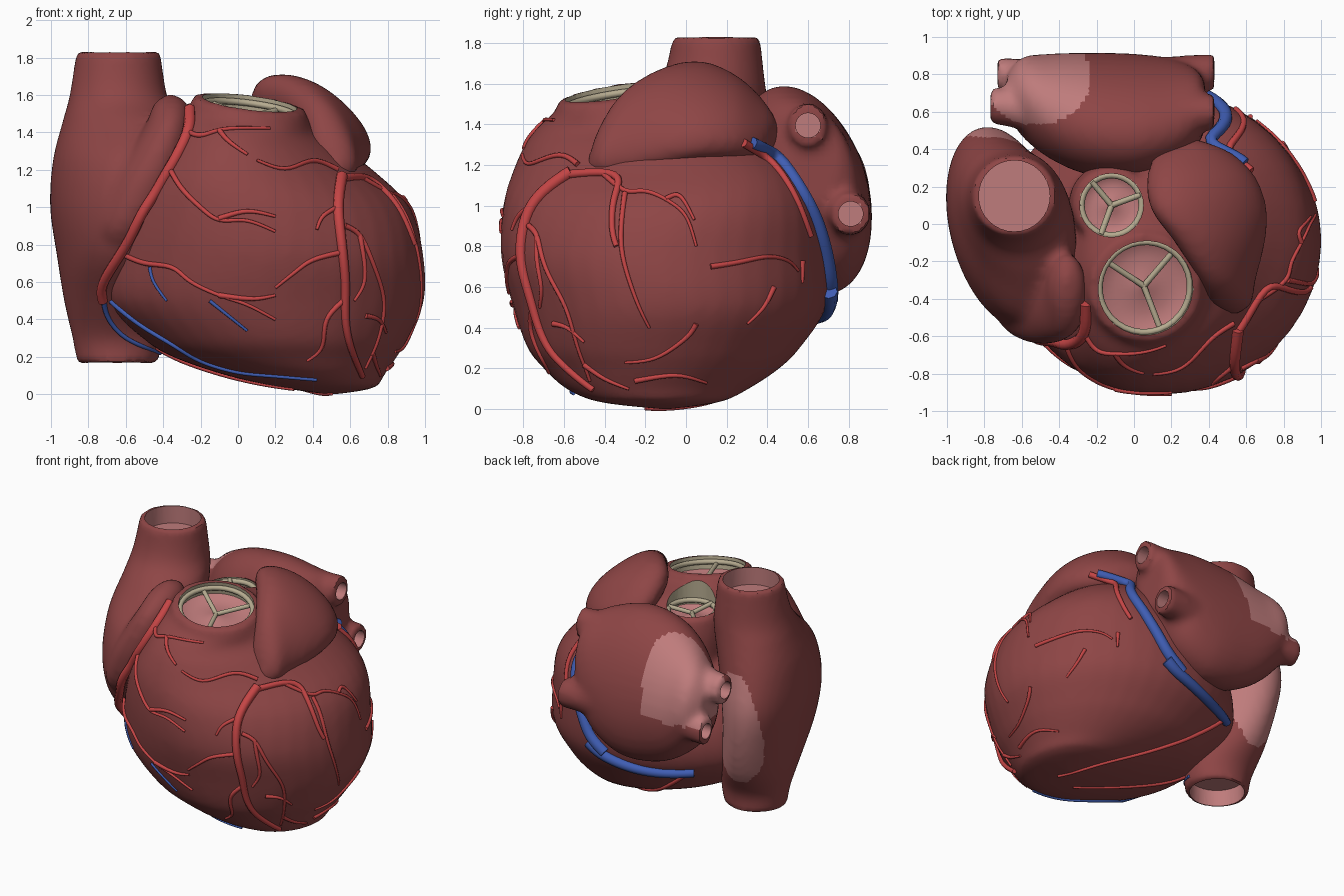
import bpy, bmesh, math
from mathutils import Vector
from mathutils.bvhtree import BVHTree

if "Cube" in bpy.data.objects:
    bpy.data.objects.remove(bpy.data.objects["Cube"])


def material(name, rgb):
    m = bpy.data.materials.new(name)
    m.use_nodes = True
    m.diffuse_color = (*rgb, 1)
    bsdf = next(n for n in m.node_tree.nodes if n.type == "BSDF_PRINCIPLED")
    bsdf.inputs["Base Color"].default_value = (*rgb, 1)
    bsdf.inputs["Roughness"].default_value = 0.6
    return m


MUSCLE = material("muscle red", (0.27, 0.06, 0.06))
ARTERY = material("artery red", (0.56, 0.06, 0.06))
VEIN = material("vein blue", (0.05, 0.11, 0.45))
LINING = material("lining pink", (0.52, 0.20, 0.20))
VALVE = material("valve cream", (0.47, 0.41, 0.28))


def spline(rows, n):
    """Catmull-Rom interpolation through tuples of any length."""
    out = []
    for i in range(len(rows) - 1):
        a, b, c, d = (rows[max(0, min(len(rows) - 1, i + j))] for j in (-1, 0, 1, 2))
        for s in range(n):
            t = s / n
            out.append(tuple(0.5 * (2 * q + (r - p) * t + (2 * p - 5 * q + 4 * r - w) * t * t
                                    + (3 * q - p - 3 * r + w) * t ** 3)
                             for p, q, r, w in zip(a, b, c, d)))
    return out + [tuple(rows[-1])]


def loft(bm, rows, axis, sides=40, steps=4):
    """Closed skin over ellipses: (position, centre u, centre v, half u, half v, skew)."""
    rings = []
    for t, cu, cv, hu, hv, k in spline(rows, steps):
        ring = []
        for i in range(sides):
            a = math.tau * i / sides
            u = cu + max(hu, 0.01) * math.cos(a)
            v = cv + max(hv, 0.01) * (k * math.cos(a) + math.sqrt(1 - k * k) * math.sin(a))
            ring.append(bm.verts.new({"x": (t, u, v), "y": (u, t, v), "z": (u, v, t)}[axis]))
        rings.append(ring)
    for lo, hi in zip(rings, rings[1:]):
        for i in range(sides):
            j = (i + 1) % sides
            bm.faces.new((lo[i], lo[j], hi[j], hi[i]))
    bm.faces.new(rings[0])
    bm.faces.new(rings[-1])
    bmesh.ops.recalc_face_normals(bm, faces=bm.faces)


def finish(name, bm, mats, bores=(), voxel=0.025):
    """Fuse the lofts into one skin, cut the bores and colour their walls."""
    mesh = bpy.data.meshes.new(name)
    bm.to_mesh(mesh)
    bm.free()
    ob = bpy.data.objects.new(name, mesh)
    bpy.context.collection.objects.link(ob)
    rem = ob.modifiers.new("fuse", "REMESH")
    rem.mode, rem.voxel_size = "VOXEL", voxel
    smo = ob.modifiers.new("soften", "SMOOTH")
    smo.factor, smo.iterations = 0.5, 6
    cutters = []
    for mouth, direction, r, depth in bores:
        d = Vector(direction).normalized()
        reach = 0.15
        bpy.ops.mesh.primitive_cylinder_add(
            vertices=32, radius=r, depth=depth + reach,
            location=Vector(mouth) + d * (reach - depth) / 2,
            rotation=d.to_track_quat("Z", "Y").to_euler())
        cut = bpy.context.object
        cut.name, cut.hide_render = "bore_cutter", True
        cutters.append(cut)
        mod = ob.modifiers.new("bore", "BOOLEAN")
        mod.operation, mod.solver, mod.object = "DIFFERENCE", "EXACT", cut
    dg = bpy.context.evaluated_depsgraph_get()
    baked = bpy.data.meshes.new_from_object(ob.evaluated_get(dg))
    ob.modifiers.clear()
    ob.data = baked
    baked.materials.clear()
    for m in mats:
        baked.materials.append(m)
    for cut in cutters:
        bpy.data.objects.remove(cut)

    def in_bore(c, n):
        for mouth, direction, r, depth in bores:
            d = Vector(direction).normalized()
            rel = c - Vector(mouth)
            along = rel.dot(d)
            if -depth - 0.01 < along < 0.1 and (rel - d * along).length < r + 0.001:
                return True
        return False
    for p in baked.polygons:
        p.material_index = 0
    paint(ob, in_bore, 1)
    bpy.ops.object.select_all(action="DESELECT")
    ob.select_set(True)
    bpy.context.view_layer.objects.active = ob
    bpy.ops.object.shade_smooth_by_angle(angle=math.radians(40))
    return ob


def paint(ob, rule, index):
    for p in ob.data.polygons:
        if rule(p.center, p.normal):
            p.material_index = index


# Ventricles with the pulmonary trunk and the aortic root
TRUNK, TILT = Vector((0.06, -0.34, 1.54)), Vector((0.13, -0.15, 1)).normalized()
ROOT, UP = Vector((-0.12, 0.1, 1.46)), Vector((0, 0, 1))
bm = bmesh.new()
loft(bm, [(0, .5, -.1, .03, .03, 0), (.035, .48, -.13, .25, .3, 0), (.1, .36, -.14, .42, .45, 0),
          (.2, .25, -.12, .6, .58, 0), (.3, .2, -.11, .71, .67, 0), (.5, .145, -.08, .85, .77, 0),
          (.75, .15, -.1, .84, .81, 0), (1, .17, -.13, .75, .77, .12), (1.2, .14, -.17, .58, .67, .26),
          (1.4, .07, -.24, .39, .5, .2), (1.5, .06, -.33, .32, .32, 0), (1.56, .06, -.34, .3, .29, 0)], "z")
for v in bm.verts:
    lift = max(0, min(1, (v.co.z - 1.3) / 0.2))
    v.co.z += lift * (0.15 * (v.co.y + 0.34) - 0.13 * (v.co.x - 0.06))
loft(bm, [(1, -.12, .1, .22, .22, 0), (1.3, -.12, .1, .23, .23, 0), (1.47, -.12, .1, .2, .2, 0)], "z")
ventricles = finish("ventricles", bm, [MUSCLE, VALVE],
                    [(TRUNK, TILT, 0.255, 0.12), (ROOT, UP, 0.17, 0.1)])

# Right atrium with its auricle and both great veins
bm = bmesh.new()
loft(bm, [(.165, -.645, .1, .215, .21, 0), (.3, -.645, .1, .24, .22, 0), (.5, -.68, .08, .25, .35, -.1),
          (.75, -.69, 0, .28, .5, -.25), (1, -.69, -.02, .315, .54, -.3), (1.25, -.65, -.02, .34, .49, -.3),
          (1.45, -.63, .06, .31, .36, -.2), (1.6, -.64, .13, .26, .26, 0),
          (1.83, -.64, .15, .225, .215, 0)], "z")
loft(bm, [(.72, -.64, -.4, .04, .05, 0), (.88, -.6, -.42, .15, .17, 0), (1.1, -.51, -.44, .17, .2, 0),
          (1.3, -.42, -.41, .155, .22, 0), (1.45, -.37, -.37, .12, .21, 0), (1.55, -.36, -.32, .09, .15, 0),
          (1.6, -.36, -.3, .03, .05, 0)], "z")
right_atrium = finish("right_atrium", bm, [MUSCLE, LINING],
                      [((-.64, .15, 1.82), UP, 0.19, 0.12), ((-.645, .1, .17), -UP, 0.185, 0.12)])
paint(right_atrium, lambda c, n: n.y > 0.25 and ((c.x + .72) / .2) ** 2 + ((c.z - .85) / .42) ** 2 < 1, 1)

# Left atrium with four pulmonary vein stubs
bm = bmesh.new()
loft(bm, [(.38, .63, 1.2, .12, .18, 0), (.34, .62, 1.2, .2, .28, -.2), (.22, .6, 1.12, .28, .42, -.3),
          (0, .58, 1.08, .33, .51, -.3), (-.25, .59, 1.07, .325, .49, -.25), (-.45, .63, 1.07, .28, .4, -.2),
          (-.6, .68, 1.08, .21, .28, 0), (-.68, .7, 1.08, .1, .17, 0)], "x")
stubs = [(.43, .6, 1.395, .11), (.43, .81, .96, .11), (-.77, .63, 1.22, .11), (-.73, .8, .97, .1)]
bores = []
for x, y, z, r in stubs:
    s = math.copysign(1, x)
    loft(bm, [(x, y, z, r * .9, r, 0), (x - s * .12, y - .01, z, r * .95, r, 0),
              (x - s * .3, y - .05, z, r * 1.2, r * 1.3, 0)], "x", sides=24)
    bores.append(((x, y, z), (s, 0, 0), r * 0.55, 0.1))
left_atrium = finish("left_atrium", bm, [MUSCLE, LINING], bores)
paint(left_atrium, lambda c, n: c.z > 1.0 and ((c.x + .52) / .29) ** 2 + ((c.y - .78) / .25) ** 2 < 1, 1)

# Left auricle draped over the trunk
bm = bmesh.new()
loft(bm, [(-.48, .53, 1.2, .03, .04, 0), (-.42, .52, 1.27, .11, .13, -.3), (-.3, .5, 1.36, .15, .21, -.5),
          (-.1, .46, 1.44, .24, .245, -.6), (.08, .4, 1.465, .31, .245, -.6), (.25, .36, 1.43, .29, .21, -.5),
          (.38, .32, 1.38, .2, .14, -.4), (.45, .3, 1.36, .05, .05, 0)], "y")
left_auricle = finish("left_auricle", bm, [MUSCLE])


def tubes(name, mat, paths):
    """One curve object; each path is a list of (point, radius)."""
    cu = bpy.data.curves.new(name, "CURVE")
    cu.dimensions, cu.bevel_depth, cu.bevel_resolution, cu.use_fill_caps = "3D", 1, 2, True
    cu.materials.append(mat)
    for path in paths:
        sp = cu.splines.new("POLY")
        sp.points.add(len(path) - 1)
        for p, (co, r) in zip(sp.points, path):
            p.co, p.radius = (*co, 1), r
    ob = bpy.data.objects.new(name, cu)
    bpy.context.collection.objects.link(ob)


# Valves: pink cups divided by cream ridges
def valve(name, centre, normal, radius, depth, angles):
    q = normal.to_track_quat("Z", "Y")
    place = lambda r, a, h: centre + q @ Vector((r * math.cos(a), r * math.sin(a), h - depth))
    bm = bmesh.new()
    profile = [(0.02, .04), (.3, .02), (.6, .012), (.85, .02), (1, .04)]
    rings = [[bm.verts.new(place(radius * f, math.tau * i / 32, h)) for i in range(32)] for f, h in profile]
    for lo, hi in zip(rings, rings[1:]):
        for i in range(32):
            bm.faces.new((lo[i], hi[i], hi[i - 1], lo[i - 1])).smooth = True
    bm.faces.new(rings[0])
    bmesh.ops.recalc_face_normals(bm, faces=bm.faces)
    mesh = bpy.data.meshes.new(name + "_cusps")
    bm.to_mesh(mesh)
    bm.free()
    mesh.materials.append(LINING)
    bpy.context.collection.objects.link(bpy.data.objects.new(name + "_cusps", mesh))
    paths = [[(place(radius * f, math.radians(a), .05 + .03 * f), .016) for f in (0, .5, 1)] for a in angles]
    paths.append([(place(radius * .98, math.tau * i / 32, depth - .02), .018) for i in range(33)])
    tubes(name + "_ridges", VALVE, paths)


valve("pulmonary_valve", TRUNK, TILT, 0.25, 0.11, (105, 10, 250))
valve("aortic_valve", ROOT, UP, 0.165, 0.09, (70, 200, 310))

# Surface vessels, laid onto the muscle by casting along a direction
BODIES = [BVHTree.FromPolygons([v.co for v in o.data.vertices], [p.vertices for p in o.data.polygons])
          for o in (ventricles, right_atrium, left_atrium, left_auricle)]
CASTS = {"front": lambda a, b: ((a, -3, b), (0, 1, 0)), "side": lambda a, b: ((3, a, b), (-1, 0, 0)),
         "back": lambda a, b: ((a, 3, b), (0, -1, 0)), "below": lambda a, b: ((a, b, -3), (0, 0, 1))}


def vessel(view, r0, r1, text, everywhere=False):
    nums = [int(s) / 100 for s in text.split()]
    hits = []
    for a, b in spline(list(zip(nums[::2], nums[1::2])), 6):
        start, d = CASTS[view](a, b)
        found = [h for h in (t.ray_cast(Vector(start), Vector(d)) for t in BODIES[:4 if everywhere else 1]) if h[0]]
        if found:
            h = min(found, key=lambda f: f[3])
            hits.append(h[0] + h[1] * r0 * 0.3)
    for _ in range(2):
        hits = hits[:1] + [(p + q + r) / 3 for p, q, r in zip(hits, hits[1:], hits[2:])] + hits[-1:]
    n = max(1, len(hits) - 1)
    return [(p, r0 + (r1 - r0) * i / n) for i, p in enumerate(hits)]


front_branches = ["-26 140 -20 138 -10 141 0 142 17 142", "-10 141 -5 135 5 128", "-36 120 -30 110 -20 100 -10 93 5 93 20 87",
                  "-10 94 5 98 20 95", "-62 75 -50 70 -35 68 -25 60 -10 53 5 48 20 40", "-10 53 8 51 20 53",
                  "53 120 40 125 25 120 10 125", "53 100 45 95 42 88", "56 76 40 72 30 65 20 57",
                  "56 50 47 40 45 25 37 18", "57 90 65 85 72 70 78 50 75 30 68 14", "65 85 68 62 62 50"]
side_branches = ["-40 115 -30 107 -20 107 -10 103 0 95 5 80", "-30 106 -32 80 -25 55 -18 40", "12 70 25 72 40 75 50 73 55 68",
                 "57 73 57 62", "43 60 38 50 30 42", "5 42 0 35 -15 25 -30 23", "-65 42 -58 40 -50 33",
                 "-10 103 -3 105 4 93", "-25 14 -5 17 10 13", "-50 22 -40 15 -28 10"]
arteries = [vessel("front", .032, .026, "-25 152 -26 140 -36 120 -50 100 -60 80 -72 60 -72 50", True),
            vessel("front", .032, .016, "55 116 53 100 55 80 57 60 57 40 60 25 66 10"),
            vessel("front", .022, .014, "56 115 70 115 85 100 94 80"),
            vessel("side", .022, .014, "28 131 42 121 53 105 61 85", True),
            vessel("below", .016, .01, "-35 50 -10 42 10 30 35 10 50 -20"),
            vessel("below", .016, .008, "-50 5 -30 -5 0 -15 30 -28")]
arteries += [vessel("front", .015, .008, t) for t in front_branches]
arteries += [vessel("side", .014, .007, t) for t in side_branches]
tubes("coronary_arteries", ARTERY, [p for p in arteries if len(p) > 1])
veins = [vessel("side", .03, .042, "32 131 45 123 60 100 67 80 70 60 69 50", True),
         vessel("back", .042, .03, "30 58 20 52 0 47 -20 45 -40 46", True),
         vessel("front", .015, .009, "-73 55 -62 45 -50 36 -35 27 -20 18 0 12 20 10 42 8"),
         vessel("front", .015, .01, "-72 55 -70 42 -60 30 -42 22", True),
         vessel("front", .01, .007, "-47 68 -45 60 -38 50"),
         vessel("front", .01, .007, "-15 50 -5 42 5 34")]
tubes("cardiac_veins", VEIN, [p for p in veins if len(p) > 1])
